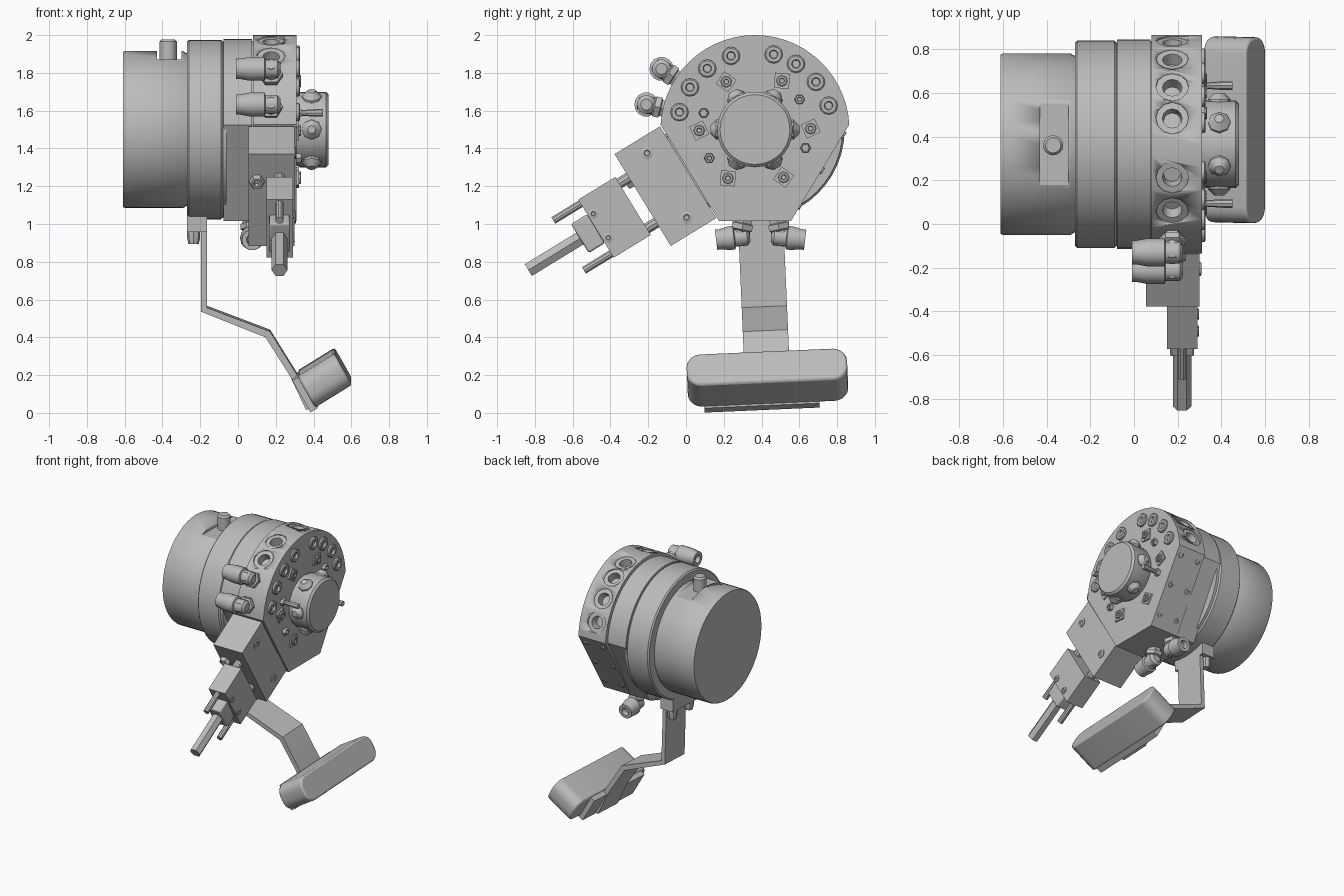
import bpy, bmesh, math
from mathutils import Vector, Matrix

cube = bpy.data.objects.get("Cube")
if cube:
    bpy.data.objects.remove(cube)

metal = bpy.data.materials.new("plain_grey")
metal.use_nodes = True
GREY = (0.5, 0.5, 0.5, 1)
metal.diffuse_color = GREY
metal.node_tree.nodes["Principled BSDF"].inputs["Base Color"].default_value = GREY

CY, CZ = 0.365, 1.5          # drum axis, runs along x
X = Vector((1, 0, 0))


def finish(name, bm, bevel=0):
    bmesh.ops.recalc_face_normals(bm, faces=bm.faces)
    me = bpy.data.meshes.new(name)
    bm.to_mesh(me)
    bm.free()
    ob = bpy.data.objects.new(name, me)
    bpy.context.collection.objects.link(ob)
    me.materials.append(metal)
    if bevel:
        mod = ob.modifiers.new("bevel", "BEVEL")
        mod.width, mod.segments, mod.limit_method = bevel, 2, "ANGLE"
    bpy.ops.object.select_all(action="DESELECT")
    ob.select_set(True)
    bpy.context.view_layer.objects.active = ob
    bpy.ops.object.shade_smooth_by_angle(angle=math.radians(35))
    return ob


def lathe(name, origin, direction, profile, n=16):
    """Spin (radius, distance) pairs around an axis and cap both ends."""
    origin = Vector(origin)
    rot = Vector(direction).to_track_quat("Z", "Y")
    bm = bmesh.new()
    rings = []
    for r, t in profile:
        rings.append([bm.verts.new(origin + rot @ Vector((
            r * math.cos(math.tau * i / n), r * math.sin(math.tau * i / n), t))) for i in range(n)])
    for a, b in zip(rings, rings[1:]):
        for i in range(n):
            j = (i + 1) % n
            bm.faces.new((a[i], a[j], b[j], b[i]))
    bm.faces.new(rings[0])
    bm.faces.new(rings[-1])
    return finish(name, bm)


def rod(name, a, b, r, n=16):
    d = Vector(b) - Vector(a)
    return lathe(name, a, d, [(r, 0), (r, d.length)], n)


def prism(name, pts, lo, hi, place, bevel=0):
    """Extrude an outline; place(u, v, w) maps it into the model."""
    bm = bmesh.new()
    a = [bm.verts.new(place(u, v, lo)) for u, v in pts]
    b = [bm.verts.new(place(u, v, hi)) for u, v in pts]
    bm.faces.new(a)
    bm.faces.new(b)
    for i in range(len(pts)):
        j = (i + 1) % len(pts)
        bm.faces.new((a[i], a[j], b[j], b[i]))
    return finish(name, bm, bevel)


def rect(u0, u1, v0, v1):
    return [(u0, v0), (u1, v0), (u1, v1), (u0, v1)]


def cut(ob, cutter):
    mod = ob.modifiers.new("cut", "BOOLEAN")
    mod.operation, mod.object, mod.solver = "DIFFERENCE", cutter, "EXACT"
    bpy.ops.object.select_all(action="DESELECT")
    bpy.context.view_layer.objects.active = ob
    bpy.ops.object.modifier_apply(modifier=mod.name)
    bpy.data.objects.remove(cutter)


def screw(name, origin, direction, r, h, n=12):
    return lathe(name, origin, direction, [(r, -0.01), (r, h * 0.7), (r * 0.85, h), (r * 0.5, h), (r * 0.4, h * 0.2)], n)


def yz(u, v, w):
    return Vector((w, u, v))


def radial(deg):
    a = math.radians(deg)
    return Vector((0, math.cos(a), math.sin(a)))


def polar(x, r, deg):
    return Vector((x, CY, CZ)) + radial(deg) * r


# motor drum and rings
axis = (0, CY, CZ)
motor = lathe("motor_drum", axis, X, [(0.41, -0.61), (0.415, -0.6), (0.415, -0.29), (0.405, -0.275), (0.405, -0.25)], 48)
cut(motor, prism("pocket_cutter", rect(0.17, 0.56, 1.87, 2.1), -0.43, -0.3, yz))
lathe("motor_stud", (-0.37, 0.36, 1.84), (0, 0, 1), [(0.046, 0), (0.046, 0.125), (0.035, 0.138)], 16)
lathe("rear_ring", axis, X, [(0.465, -0.27), (0.475, -0.26), (0.475, -0.09), (0.465, -0.08), (0.465, -0.06)], 48)


def drum_outline(r):
    # round on top, three flats below
    pts = [(CY + r * math.cos(t), CZ + r * math.sin(t))
           for t in (math.radians(3 + 174 * i / 28) for i in range(29))]
    return pts + [(CY - 0.19, 1.015), (CY + 0.19, 1.015)]


prism("middle_ring", drum_outline(0.48), -0.078, 0.075, yz)
head = prism("head_disc", drum_outline(0.5), 0.08, 0.31, yz)
prism("head_joint", drum_outline(0.47), 0.07, 0.09, yz)

# ports around the rim, bolts on the face
ANGLES = [18, 38, 58, 76, 108, 128, 147, 167]
for a in ANGLES[:6]:
    cut(head, lathe("port_cutter", polar(0.175, 0.5, a), radial(a),
                    [(0.075, 0.05), (0.075, -0.012), (0.045, -0.012), (0.04, -0.07)], 12))
for a in ANGLES:
    screw("face_bolt", polar(0.31, 0.41, a), X, 0.048, 0.018)
for a in range(0, 360, 60):
    c = polar(0.31, 0.295, a + 1)
    prism("square_insert", rect(-0.04, 0.04, -0.04, 0.04), -0.01, 0.012,
          lambda u, v, w: c + radial(a + 25) * u + radial(a + 115) * v + X * w)
    screw("insert_screw", c + X * 0.01, X, 0.03, 0.014, 8)
for a in (162, 34, -20, 212):
    screw("small_hex_bolt", polar(0.31, 0.285, a), X, 0.028, 0.025, 6)
for a in (162, -20):
    lathe("face_pin", polar(0.31, 0.285, a), X, [(0.013, 0), (0.02, 0.1), (0.02, 0.14)], 8)

# centre hub with radial screws
lathe("hub", axis, X, [(0.185, 0.3), (0.2, 0.33), (0.2, 0.465), (0.185, 0.48)], 28)
for a in range(0, 360, 60):
    lathe("hub_screw", polar(0.39, 0.18, a), radial(a), [(0.055, 0), (0.052, 0.025), (0.022, 0.055)], 8)

# screws on the rear lower flat
tangent = radial(-31.5 + 90)
for x in (0.12, 0.27):
    for s in (-0.22, 0, 0.22):
        screw("flat_screw", polar(x, 0.417, -31.5) + tangent * s, radial(-31.5), 0.02, 0.006, 8)


# elbow hose fittings
def elbow(base, out, along, out_len, along_len):
    base, out, along = Vector(base), Vector(out).normalized(), Vector(along).normalized()
    lathe("fitting_nut", base - out * 0.02, out, [(0.05, 0), (0.05, 0.03), (0.062, 0.035), (0.062, 0.065), (0.045, 0.075)], 6)
    corner = base + out * out_len
    lathe("fitting_neck", base, out, [(0.042, 0), (0.048, out_len), (0.03, out_len + 0.045)], 12)
    n = along_len
    lathe("fitting_arm", corner - along * 0.05, along,
          [(0.03, 0), (0.05, 0.015), (0.05, 0.08), (0.064, 0.085), (0.064, n - 0.02), (0.055, n + 0.03), (0.055, n + 0.05),
           (0.03, n + 0.05), (0.025, n + 0.02)], 14)


for a in ANGLES[6:]:
    elbow(polar(0.175, 0.5, a), radial(a), -X, 0.09, 0.185)
for s in (-1, 1):
    elbow((0.075, CY + 0.03 + s * 0.09, 1.015), (0, s * 0.2, -1), (0, s, -0.12), 0.085, 0.13)

# slide block and gripper, laid out along a slanted axis
OUT, SIDE = radial(211.5), radial(-58.5)


def slant(u, v, w):
    return Vector((w, -0.11, 1.2)) + OUT * u + SIDE * v


prism("slide_block", rect(-0.142, 0.14, -0.285, 0.285), 0.055, 0.3, slant)
for v in (-0.2, 0.2):
    screw("block_screw", slant(-0.01, v, 0.3), X, 0.032, 0.008)
screw("block_end_screw", slant(0.14, -0.12, 0.1), OUT, 0.04, 0.03, 6)
prism("gripper_body", rect(0.2, 0.43, -0.18, 0.18), 0.15, 0.29, slant)
prism("gripper_nose", rect(0.43, 0.53, -0.09, 0.09), 0.165, 0.275, slant, 0.01)
for s in (-1, 1):
    rod("gripper_spacer", slant(0.12, s * 0.14, 0.22), slant(0.22, s * 0.14, 0.22), 0.03, 10)
    rod("guide_rod", slant(0.4, s * 0.155, 0.22), slant(0.6, s * 0.155, 0.22), 0.021, 10)
    screw("gripper_screw", slant(0.4, s * 0.075, 0.29), X, 0.025, 0.008, 8)
rod("main_rod", slant(0.5, 0, 0.22), slant(0.85, 0, 0.22), 0.042, 6)

# hanging strap with clamp, all tilted slightly about x
TILT = Matrix.Translation((0, 0.4, 0.9)) @ Matrix.Rotation(math.radians(2.5), 4, "X") @ Matrix.Translation((0, -0.4, -0.9))


def hung(u, v, w):
    return TILT @ Vector((u, w, v))


prism("strap_clamp", rect(-0.27, -0.165, 0.965, 1.06), 0.25, 0.55, hung)
for y in (0.3, 0.5):
    lathe("clamp_bolt", (-0.235, y, 0.98), (0, 0, -1), [(0.035, 0), (0.035, 0.05), (0.028, 0.085)], 8)
outer = [(-0.195, 1.0), (-0.195, 0.54), (0.145, 0.405), (0.275, 0.2), (0.36, 0.02)]
inner = [(0.39, 0.03), (0.31, 0.21), (0.17, 0.435), (-0.165, 0.562), (-0.165, 1.0)]
prism("hanging_strap", outer + inner, 0.28, 0.52, hung)

# foot bar: rounded bar lying in the strap's end plane
N, U = Vector((0.85, 0, 0.525)), Vector((-0.49, 0, 0.87))


def pad(u, v, w):
    return TILT @ (Vector((0.345, 0.4, 0.115)) + Vector((0, u, 0)) + U * v + N * w)


def rounded(hu, hv, r):
    pts = []
    for k, (su, sv) in enumerate([(1, 1), (-1, 1), (-1, -1), (1, -1)]):
        for i in range(6):
            t = math.radians(90 * k + 18 * i)
            pts.append((su * (hu - r) + r * math.cos(t), sv * (hv - r) + r * math.sin(t)))
    return pts


prism("foot_bar", rounded(0.425, 0.095, 0.075), 0.02, 0.25, pad, 0.012)
prism("foot_bar_plate", rect(-0.34, 0.27, -0.105, 0.09), -0.015, 0.03, pad)
